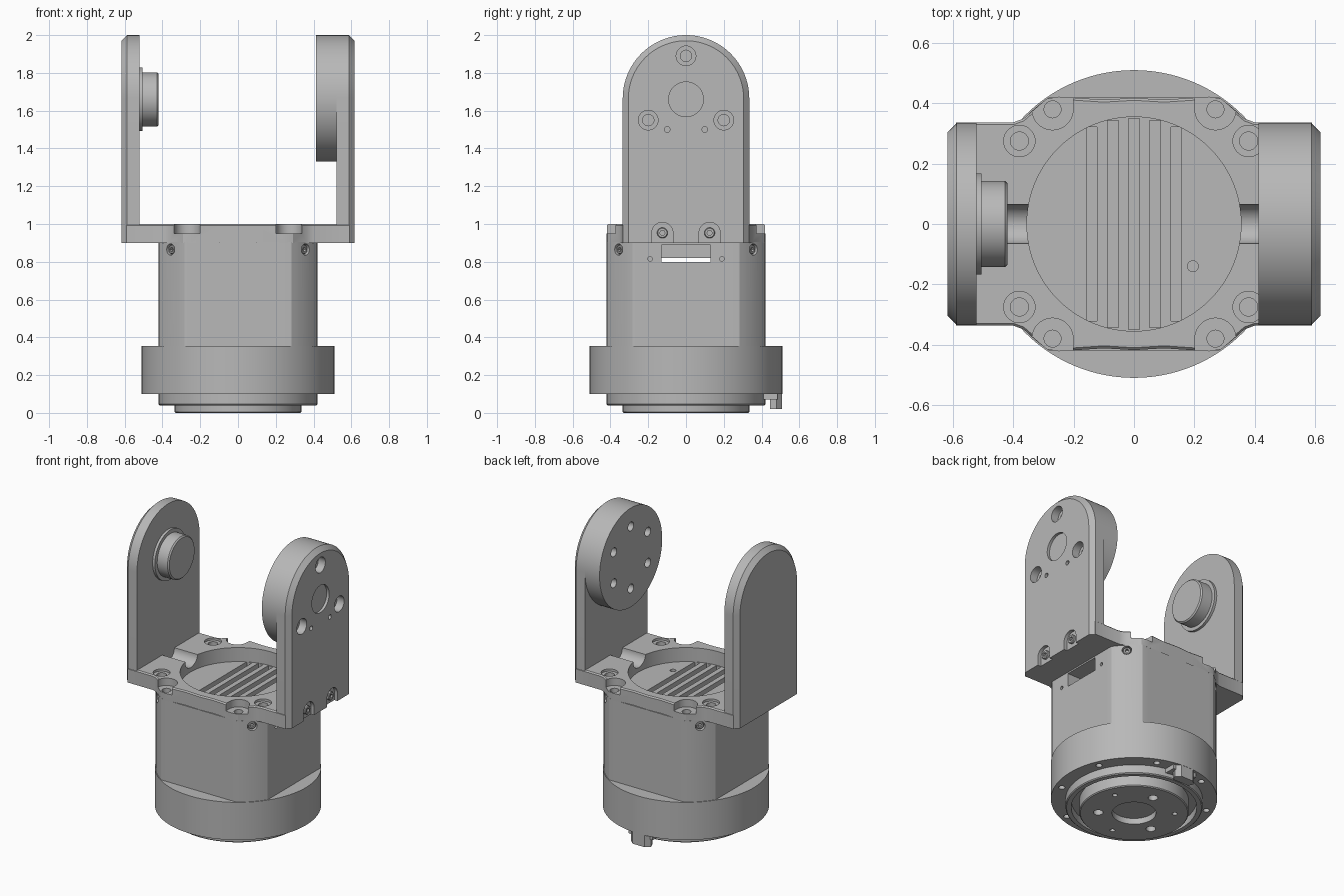
import bpy, bmesh, math
from mathutils import Matrix, Vector

if "Cube" in bpy.data.objects:
    bpy.data.objects.remove(bpy.data.objects["Cube"])

grey = bpy.data.materials.new("machined grey")
grey.use_nodes = True
colour = (0.48, 0.48, 0.48, 1)
grey.diffuse_color = colour
grey.node_tree.nodes["Principled BSDF"].inputs["Base Color"].default_value = colour


def make(name, bm):
    bmesh.ops.recalc_face_normals(bm, faces=bm.faces)
    mesh = bpy.data.meshes.new(name)
    bm.to_mesh(mesh)
    bm.free()
    mesh.materials.append(grey)
    ob = bpy.data.objects.new(name, mesh)
    bpy.context.collection.objects.link(ob)
    return ob


def loft(name, loops):
    """Closed solid through matching loops of 3D points."""
    bm = bmesh.new()
    rings = [[bm.verts.new(p) for p in loop] for loop in loops]
    n = len(rings[0])
    for a, b in zip(rings, rings[1:]):
        for i in range(n):
            j = (i + 1) % n
            bm.faces.new((a[i], a[j], b[j], b[i]))
    bm.faces.new(rings[0])
    bm.faces.new(rings[-1])
    return make(name, bm)


def prism(name, outline, z0, z1):
    return loft(name, [[(x, y, z) for x, y in outline] for z in (z0, z1)])


def rod(name, r, start, end, sides=64, bevel=0.0):
    """Round bar between two points, with an optional chamfer at its end."""
    start, end = Vector(start), Vector(end)
    d = end - start
    turn = d.to_track_quat('Z', 'Y').to_matrix()
    steps = [(r, 0), (r, d.length)]
    if bevel:
        steps = [(r, 0), (r, d.length - bevel), (r - bevel, d.length)]
    ang = [2 * math.pi * i / sides for i in range(sides)]
    return loft(name, [[start + turn @ Vector((q * math.cos(a), q * math.sin(a), h)) for a in ang]
                       for q, h in steps])


def box(name, lo, hi):
    return prism(name, [(lo[0], lo[1]), (hi[0], lo[1]), (hi[0], hi[1]), (lo[0], hi[1])], lo[2], hi[2])


def cut(ob, *cutters):
    for c in cutters:
        m = ob.modifiers.new("cut", 'BOOLEAN')
        m.operation, m.solver, m.object = 'DIFFERENCE', 'EXACT', c
        bpy.context.view_layer.objects.active = ob
        bpy.ops.object.modifier_apply(modifier=m.name)
        bpy.data.objects.remove(c)


def polar(r, degrees, z):
    a = math.radians(degrees)
    return Vector((r * math.cos(a), r * math.sin(a), z))


SIGNS = [(sx, sy) for sx in (-1, 1) for sy in (-1, 1)]
AXIS = 1.665   # height of the tilt axis
ARM = 0.335    # half width of the arms

# Motor housing: round drum with four flats above the shoulder
outline = []
for i in range(180):
    a = math.radians(i * 2)
    c, s = math.cos(a), math.sin(a)
    r = min(0.505, 0.42 / max(abs(c), abs(s)))
    outline.append((r * c, r * s))
housing = prism("housing", outline, 0.3, 0.905)
for i in range(-2, 3):   # cooling grooves
    x = i * 0.07
    y = math.sqrt(0.35 ** 2 - x * x)
    cut(housing, box("c", (x - 0.018, -y, 0.875), (x + 0.018, y, 1)))
cut(housing, rod("c", 0.018, (0.195, -0.14, 0.87), (0.195, -0.14, 1), 24))
cut(housing, box("c", (0.32, -0.13, 0.80), (0.6, 0.13, 0.89)),
    box("c", (-0.6, -0.13, 0.80), (0.6, 0.13, 0.82)))
for s in (-1, 1):
    cut(housing, rod("c", 0.012, (0.38, s * 0.19, 0.815), (0.5, s * 0.19, 0.815), 16))
for k in range(4):       # side screws on the round corners
    d = 45 + 90 * k
    cut(housing, rod("c", 0.03, polar(0.47, d, 0.865), polar(0.6, d, 0.865), 24))
    screw = rod("side_screw", 0.024, polar(0.45, d, 0.865), polar(0.498, d, 0.865), 24, 0.004)
    cut(screw, rod("c", 0.012, polar(0.48, d, 0.865), polar(0.55, d, 0.865), 6))

# Drum with bolt holes underneath
drum = rod("drum", 0.51, (0, 0, 0.1), (0, 0, 0.355), 128)
for k in range(8):
    d = 22.5 + 45 * k
    cut(drum, rod("c", 0.02, polar(0.465, d, 0.05), polar(0.465, d, 0.13), 20))

# Lower collar with a groove around the output disc
collar = rod("collar", 0.42, (0, 0, 0.12), (0, 0, 0.04), 96, 0.006)
cut(collar, rod("c", 0.385, (0, 0, 0), (0, 0, 0.09), 96))
disc = rod("output_disc", 0.335, (0, 0, 0.1), (0, 0, 0), 96, 0.006)
cut(disc, rod("c", 0.135, (0, 0, -0.1), (0, 0, 0.04)))
for k in range(3):
    for r, d, size in ((0.22, 82, 0.03), (0.25, 22, 0.016)):
        d += 120 * k
        cut(disc, rod("c", size, polar(r, d, -0.1), polar(r, d, 0.05), 24))

# Stop block under the back edge
box("stop_plate", (-0.09, 0.385, 0.07), (0.09, 0.485, 0.105))
prism("stop_block", [(-0.06, 0.445), (0.06, 0.445), (0.075, 0.48), (0.045, 0.508),
                     (-0.045, 0.508), (-0.075, 0.48)], 0.02, 0.105)

# Yoke plate
quarter = [(0.59, 0.337), (0.40, 0.337), (0.365, 0.35), (0.29, 0.415), (0.25, 0.422), (0.1, 0.412)]
half = quarter + [(0, 0.418)] + [(-x, y) for x, y in reversed(quarter)]
full = half + [(-x, -y) for x, y in half]
inset = [(x, y - math.copysign(0.008, y)) for x, y in full]
plate = loft("yoke_plate", [[(x, y, z) for x, y in ring]
                            for ring, z in ((full, 0.9), (full, 0.992), (inset, 1.0))])
cut(plate, rod("c", 0.355, (0, 0, 0.8), (0, 0, 1.1), 96))
for s in (-1, 1):        # round channels beside the recess
    cut(plate, rod("c", 0.065, (s * 0.3, 0, 1), (s * 0.525, 0, 1), 40))
for sx, sy in SIGNS:
    x, y = sx * 0.27, sy * 0.38
    cut(plate, rod("c", 0.068, (x, y, 0.95), (x, y, 1.1), 40),
        box("c", (x - 0.068, min(y, y + sy * 0.1), 0.95), (x + 0.068, max(y, y + sy * 0.1), 1.1)),
        rod("c", 0.028, (x, y, 0.91), (x, y, 1.1), 32))
    x, y = sx * 0.38, sy * 0.275
    cut(plate, rod("c", 0.052, (x, y, 0.985), (x, y, 1.1), 40),
        rod("c", 0.03, (x, y, 0.92), (x, y, 1.1), 32))


# Arms: arched plates with a chamfered outer edge
def arch(x, r):
    pts = [(x, -r, 0.9)]
    for i in range(49):
        a = math.pi * (1 - i / 48)
        pts.append((x, r * math.cos(a), AXIS + r * math.sin(a)))
    return pts + [(x, r, 0.9)]


def arm(name, s):
    return loft(name, [arch(s * 0.522, ARM), arch(s * 0.588, ARM), arch(s * 0.618, ARM - 0.03)])


idler_arm = arm("right_arm", -1)
drive_arm = arm("left_arm", 1)

# Bearing hub on the right arm
rod("hub_flange", 0.168, (-0.53, 0, 1.66), (-0.505, 0, 1.66), 72)
rod("hub", 0.143, (-0.51, 0, 1.66), (-0.42, 0, 1.66), 72, 0.008)

# Drive disc on the left arm
drive = rod("drive_disc", ARM, (0.53, 0, AXIS), (0.413, 0, AXIS), 96)
for k in range(6):
    d = math.radians(90 + 60 * k)
    y, z = 0.21 * math.cos(d), AXIS + 0.21 * math.sin(d)
    cut(drive, rod("c", 0.03, (0.35, y, z), (0.48, y, z), 28))

# Holes in the outer face of the left arm
for y, z in ((0, 1.89), (-0.2, 1.55), (0.2, 1.55)):
    cut(drive_arm, rod("c", 0.052, (0.565, y, z), (0.7, y, z), 40),
        rod("c", 0.03, (0.54, y, z), (0.7, y, z), 32))
cut(drive_arm, rod("c", 0.092, (0.6, 0, 1.66), (0.7, 0, 1.66), 64))
for s in (-1, 1):
    cut(drive_arm, rod("c", 0.015, (0.57, s * 0.1, 1.5), (0.7, s * 0.1, 1.5), 20))
    # Arched screw pockets at the foot of the arm
    y = s * 0.125
    cut(drive_arm, rod("c", 0.056, (0.595, y, 0.953), (0.7, y, 0.953), 40),
        box("c", (0.595, y - 0.056, 0.8), (0.7, y + 0.056, 0.953)))
    screw = rod("foot_screw", 0.028, (0.58, y, 0.953), (0.612, y, 0.953), 32, 0.004)
    cut(screw, rod("c", 0.014, (0.6, y, 0.953), (0.7, y, 0.953), 6))

# Smooth the round surfaces and keep the edges sharp
bpy.ops.object.select_all(action='DESELECT')
for ob in bpy.context.collection.objects:
    if ob.type == 'MESH':
        ob.select_set(True)
bpy.context.view_layer.objects.active = housing
bpy.ops.object.shade_smooth_by_angle(angle=math.radians(25))
